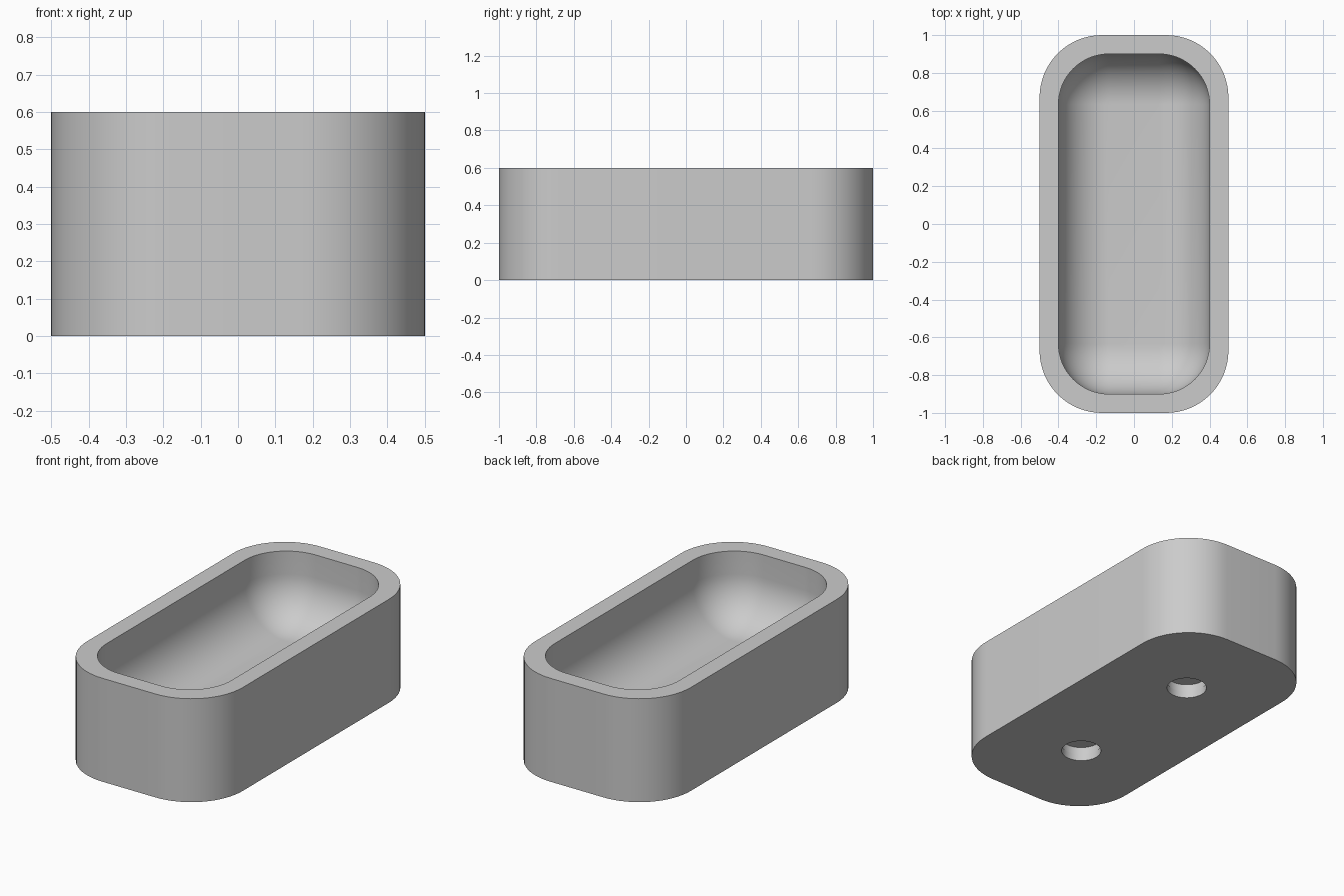
import bpy, bmesh
from math import sin, cos, pi, radians

if "Cube" in bpy.data.objects:
    bpy.data.objects.remove(bpy.data.objects["Cube"], do_unlink=True)

grey = bpy.data.materials.new("light grey")
grey.use_nodes = True
colour = (0.6, 0.6, 0.6, 1)
grey.diffuse_color = colour
grey.node_tree.nodes["Principled BSDF"].inputs["Base Color"].default_value = colour

CORNER_STEPS = 16
HEIGHT, FLOOR = 0.6, 0.2
OUTER_R, INNER_R = 0.33, 0.267


def ring(bm, hx, hy, r, z):
    """Rounded rectangle loop with half sizes hx, hy and corner radius r."""
    verts = []
    for q, (sx, sy) in enumerate([(1, 1), (-1, 1), (-1, -1), (1, -1)]):
        for i in range(CORNER_STEPS + 1):
            a = (q + i / CORNER_STEPS) * pi / 2
            verts.append(bm.verts.new((sx * (hx - r) + r * cos(a),
                                       sy * (hy - r) + r * sin(a), z)))
    return verts


def loft(name, rings):
    """Skin a stack of loops and cap both ends."""
    bm = bmesh.new()
    loops = [ring(bm, *spec) for spec in rings]
    for a, b in zip(loops, loops[1:]):
        for i in range(len(a)):
            j = (i + 1) % len(a)
            bm.faces.new((a[i], a[j], b[j], b[i]))
    bm.faces.new(loops[0])
    bm.faces.new(loops[-1])
    bmesh.ops.remove_doubles(bm, verts=bm.verts, dist=1e-5)
    bmesh.ops.recalc_face_normals(bm, faces=bm.faces)
    mesh = bpy.data.meshes.new(name)
    bm.to_mesh(mesh)
    bm.free()
    mesh.materials.append(grey)
    obj = bpy.data.objects.new(name, mesh)
    bpy.context.collection.objects.link(obj)
    return obj


# Outer wall, flat rim, and cavity with a rounded bottom edge
sections = [(0.5, 1.0, OUTER_R, 0), (0.5, 1.0, OUTER_R, HEIGHT),
            (0.4, 0.9, INNER_R, HEIGHT)]
for i in range(CORNER_STEPS + 1):
    t = i / CORNER_STEPS * pi / 2
    inset = INNER_R * (1 - cos(t))
    sections.append((0.4 - inset, 0.9 - inset, INNER_R - inset,
                     FLOOR + INNER_R * (1 - sin(t))))
tray = loft("tray", sections)

# Two blind round pockets in the underside, each with a narrow lip
for side in (-1, 1):
    cutter = loft("pocket_cutter", [(0.108, 0.108, 0.108, -0.05), (0.108, 0.108, 0.108, 0.04),
                                    (0.112, 0.112, 0.112, 0.04), (0.112, 0.112, 0.112, 0.085)])
    cutter.location.y = side * 0.45
    cutter.hide_render = True
    cut = tray.modifiers.new("pocket", "BOOLEAN")
    cut.operation, cut.solver, cut.object = "DIFFERENCE", "EXACT", cutter
    bpy.context.view_layer.objects.active = tray
    bpy.ops.object.modifier_apply(modifier=cut.name)
    bpy.data.objects.remove(cutter, do_unlink=True)

# Smooth curves with crisp rims
bpy.ops.object.select_all(action="DESELECT")
tray.select_set(True)
bpy.context.view_layer.objects.active = tray
bpy.ops.object.shade_smooth_by_angle(angle=radians(35))
